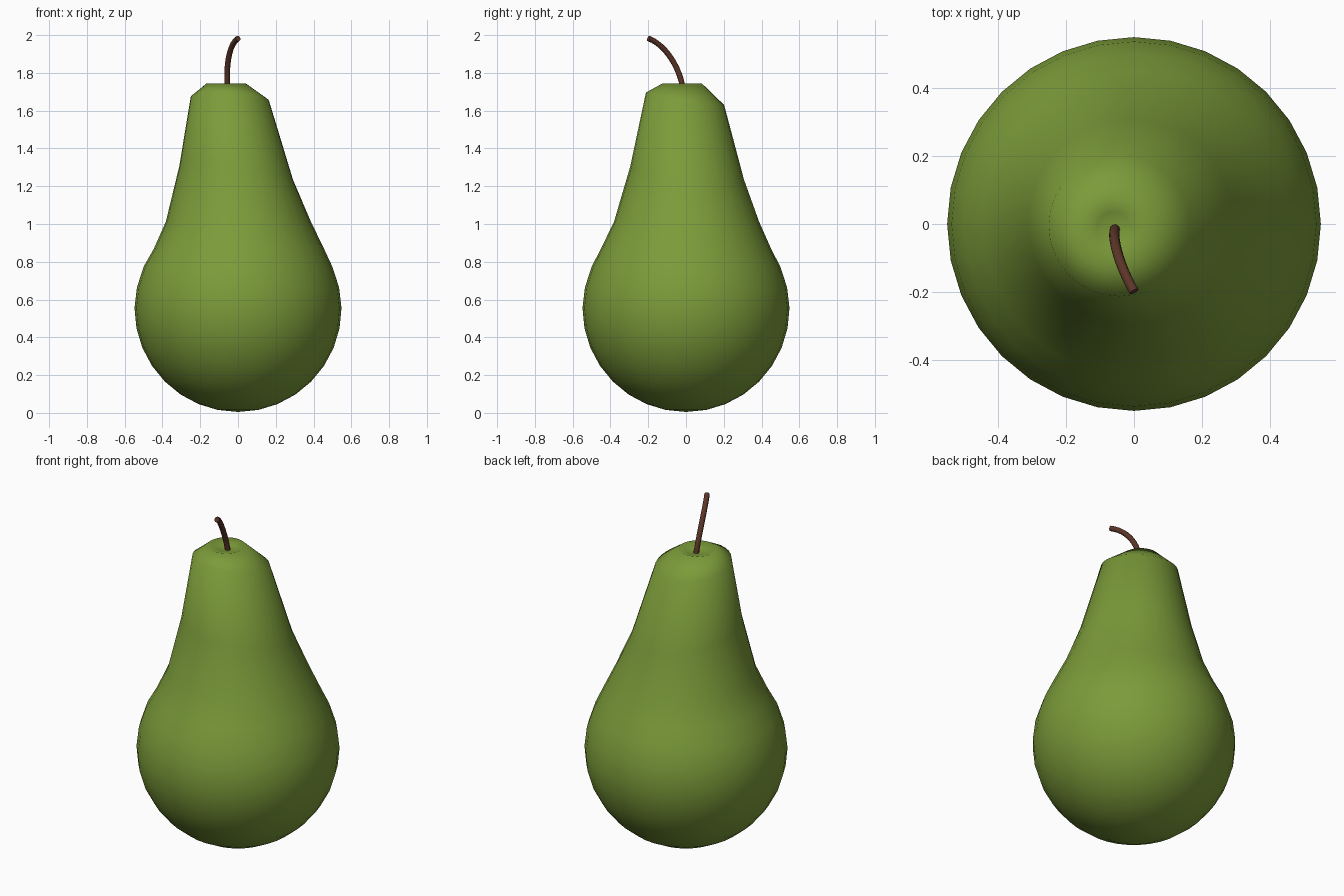
import bpy, bmesh, math
from mathutils import Vector

if "Cube" in bpy.data.objects:
    bpy.data.objects.remove(bpy.data.objects["Cube"])


def material(name, rgb):
    m = bpy.data.materials.new(name)
    m.diffuse_color = (*rgb, 1)
    m.use_nodes = True
    m.node_tree.nodes["Principled BSDF"].inputs["Base Color"].default_value = m.diffuse_color
    return m


green = material("pear green", (0.20, 0.33, 0.042))
brown = material("stem brown", (0.107, 0.036, 0.021))
SEG = 32

# Body rings: z, centre x, centre y, radius, slope along x, slope along y
rings = []
for i in range(1, 9):
    a = math.radians(11.25 * i)
    rings.append((0.555 - 0.55 * math.cos(a), 0, 0, 0.548 * math.sin(a), 0, 0))
rings += [
    (0.665, 0, 0, 0.535, 0, 0),
    (0.775, 0, 0, 0.499, 0, 0),
    (0.87, 0.005, 0, 0.450, 0, 0),
    (1.012, 0.002, 0.003, 0.384, 0, 0),
    (1.27, -0.01, 0.006, 0.301, -0.117, -0.117),
    (1.663, -0.043, -0.005, 0.207, -0.05, -0.16),
    (1.745, -0.063, -0.02, 0.103, 0, 0),
    (1.727, -0.06, -0.015, 0.05, 0, 0),
]

bm = bmesh.new()
loops = []
for z, cx, cy, r, sx, sy in rings:
    loop = []
    for k in range(SEG):
        a = math.tau * k / SEG
        dx, dy = r * math.cos(a), r * math.sin(a)
        loop.append(bm.verts.new((cx + dx, cy + dy, z + sx * dx + sy * dy)))
    loops.append(loop)
bottom = bm.verts.new((0, 0, 0.005))
dimple = bm.verts.new((-0.06, -0.013, 1.718))
for k in range(SEG):
    n = (k + 1) % SEG
    bm.faces.new((bottom, loops[0][n], loops[0][k]))
    for lo, hi in zip(loops, loops[1:]):
        bm.faces.new((lo[k], lo[n], hi[n], hi[k]))
    bm.faces.new((loops[-1][k], loops[-1][n], dimple))
for f in bm.faces:
    f.smooth = True
mesh = bpy.data.meshes.new("pear_body")
bm.to_mesh(mesh)
bm.free()
mesh.materials.append(green)
bpy.context.collection.objects.link(bpy.data.objects.new("pear_body", mesh))

# Curved stem
curve = bpy.data.curves.new("stem", "CURVE")
curve.dimensions = "3D"
curve.bevel_depth = 0.015
curve.bevel_resolution = 3
curve.use_fill_caps = True
curve.resolution_u = 12
spline = curve.splines.new("BEZIER")
spline.bezier_points.add(1)
p0, p1, p2, p3 = (Vector(p) for p in (
    (-0.055, -0.013, 1.70), (-0.065, -0.03, 1.83),
    (-0.05, -0.11, 1.95), (0.0, -0.198, 1.982)))
start, end = spline.bezier_points
for pt in (start, end):
    pt.handle_left_type = pt.handle_right_type = "FREE"
start.co, start.handle_left, start.handle_right = p0, 2 * p0 - p1, p1
end.co, end.handle_left, end.handle_right = p3, p2, 2 * p3 - p2
curve.materials.append(brown)
stem = bpy.data.objects.new("stem", curve)
bpy.context.collection.objects.link(stem)
bpy.context.view_layer.objects.active = stem
stem.select_set(True)
bpy.ops.object.convert(target="MESH")
bpy.ops.object.shade_smooth_by_angle(angle=math.radians(40))
